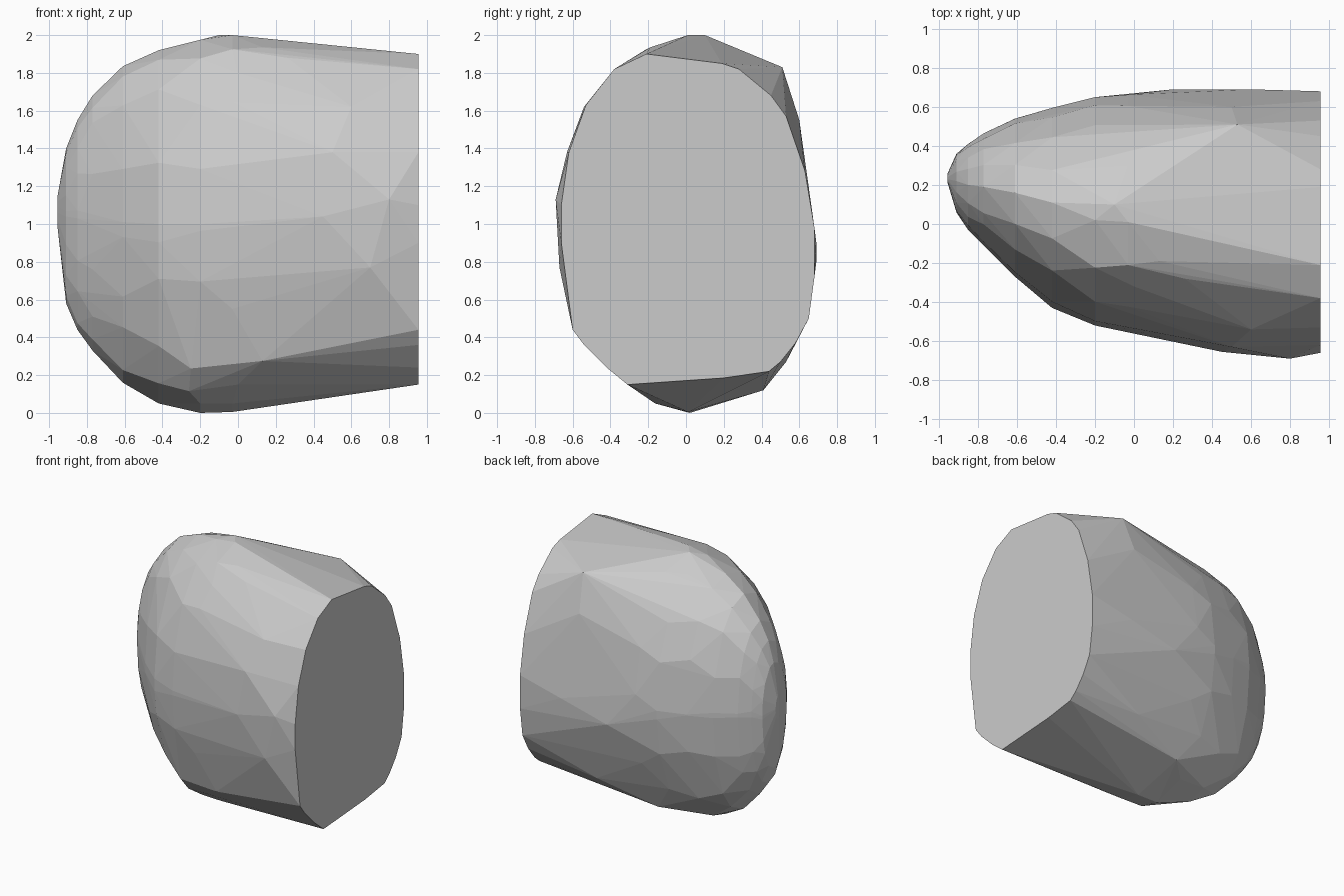
import bpy, bmesh, math, random

random.seed(4)

# Flat cut end at +x: outline as (y, z)
END_X = 0.955
END = [(-0.21, 1.90), (0.19, 1.85), (0.28, 1.82), (0.45, 1.68), (0.53, 1.57),
       (0.63, 1.28), (0.68, 0.98), (0.68, 0.72), (0.65, 0.50), (0.58, 0.37),
       (0.50, 0.27), (0.44, 0.22), (0.20, 0.185), (-0.31, 0.15), (-0.42, 0.24),
       (-0.54, 0.36), (-0.60, 0.44), (-0.66, 0.90), (-0.66, 1.10),
       (-0.62, 1.38), (-0.53, 1.63), (-0.38, 1.82)]

# Rounded nose rings: x, y min, y max, z min, z max, y of crest, z of widest point
RINGS = [(-0.955, 0.21, 0.26, 0.98, 1.15, 0.23, 1.06),
         (-0.91, 0.06, 0.36, 0.58, 1.40, 0.22, 1.04),
         (-0.85, -0.03, 0.41, 0.44, 1.55, 0.20, 1.03),
         (-0.77, -0.11, 0.465, 0.33, 1.68, 0.19, 1.03),
         (-0.61, -0.27, 0.54, 0.16, 1.835, 0.16, 1.01),
         (-0.42, -0.43, 0.595, 0.05, 1.92, 0.11, 1.00),
         (-0.20, -0.52, 0.65, 0.00, 1.975, 0.02, 1.00),
         (-0.03, -0.55, 0.665, 0.005, 2.00, 0.01, 1.00)]

# Odd corners that stand out along the long sides
CORNERS = [(0.53, 0.51, 1.83), (0.50, 0.60, 1.55), (0.60, 0.69, 0.90),
           (0.20, 0.69, 0.80), (0.80, -0.69, 1.13), (0.45, -0.655, 1.04),
           (0.70, -0.67, 0.77), (-0.05, 0.41, 0.12), (0.40, 0.53, 0.27),
           (-0.08, -0.10, 1.945), (0.13, -0.19, 1.935), (0.26, -0.28, 1.88),
           (0.0, -0.32, 1.80), (0.60, -0.54, 1.62), (0.50, -0.63, 1.38),
           (-0.26, -0.24, 0.115), (0.0, -0.30, 0.15), (0.13, -0.45, 0.275),
           (-0.25, -0.35, 0.235), (-0.1, 0.10, 2.0)]


def ring_points(x, y0, y1, z0, z1, yc, zc, n=16, power=2.05):
    """Lopsided superellipse with slightly uneven spacing."""
    for i in range(n):
        a = 2 * math.pi * i / n
        if i not in (0, n // 2):
            a += random.uniform(-0.1, 0.1)
        c, s = math.cos(a), math.sin(a)
        cy = math.copysign(abs(s) ** (2 / power), s)
        cz = math.copysign(abs(c) ** (2 / power), c)
        yield (x, yc + cy * (y1 - yc if cy > 0 else yc - y0),
               zc + cz * (z1 - zc if cz > 0 else zc - z0))
    yield (x, y0, zc)
    yield (x, y1, zc)


points = [(END_X, y, z) for y, z in END] + CORNERS
for ring in RINGS:
    points += list(ring_points(*ring))

# Wrap all points in one faceted convex skin
bm = bmesh.new()
for p in points:
    bm.verts.new(p)
bmesh.ops.convex_hull(bm, input=bm.verts[:])
bmesh.ops.delete(bm, geom=[v for v in bm.verts if not v.link_faces], context='VERTS')
bmesh.ops.dissolve_limit(bm, angle_limit=math.radians(1), verts=bm.verts[:], edges=bm.edges[:])
bmesh.ops.recalc_face_normals(bm, faces=bm.faces[:])

mesh = bpy.data.meshes.new("cut_boulder")
bm.to_mesh(mesh)
bm.free()
boulder = bpy.data.objects.new("cut_boulder", mesh)
bpy.context.collection.objects.link(boulder)
